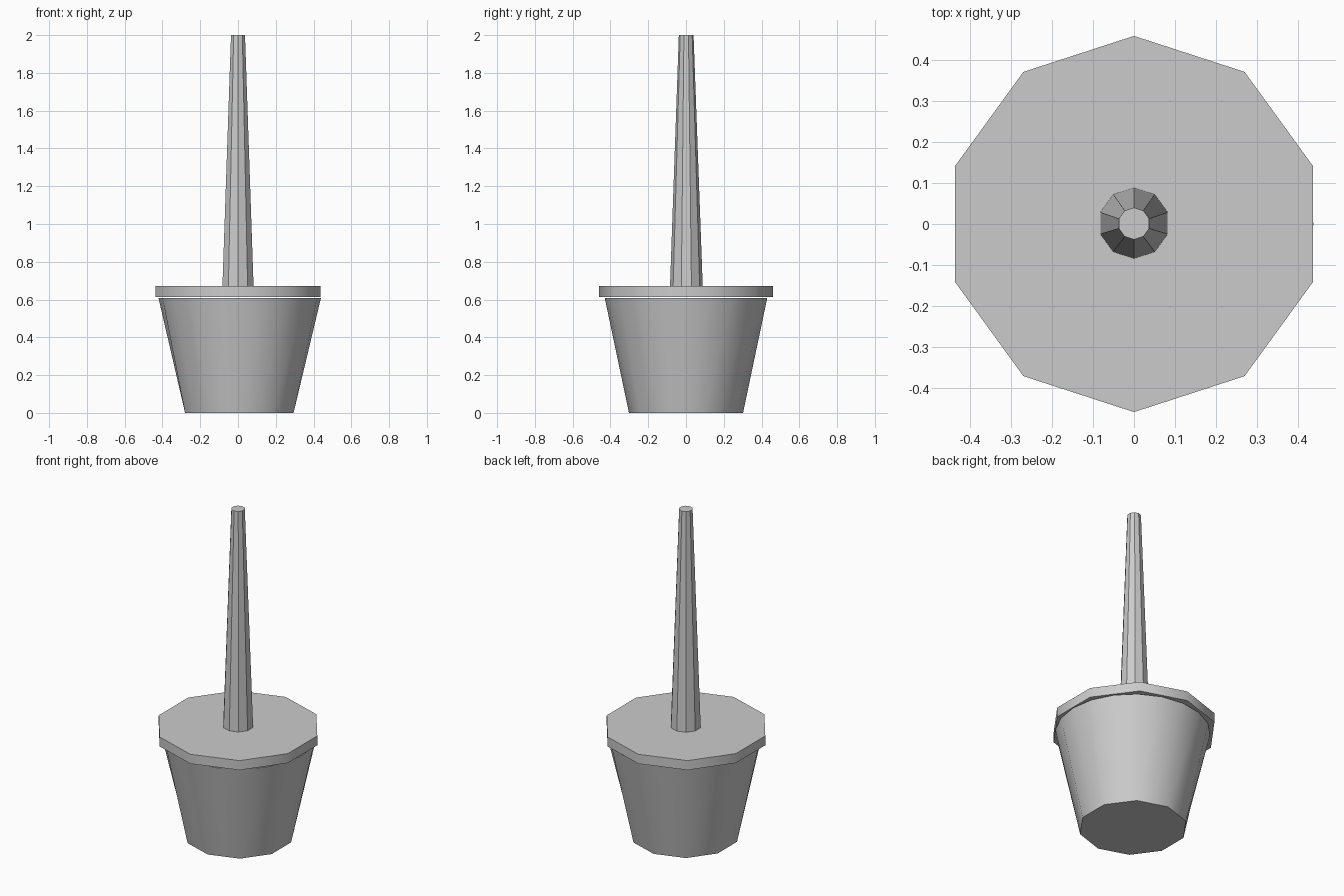
import bpy, bmesh
from math import sin, cos, pi, radians

if "Cube" in bpy.data.objects:
    bpy.data.objects.remove(bpy.data.objects["Cube"])


def ring(r, z, sides=10, cx=0.0, cy=0.0):
    """Regular polygon with a corner on the +y axis."""
    return [(cx + r * cos(pi / 2 + 2 * pi * i / sides),
             cy + r * sin(pi / 2 + 2 * pi * i / sides), z) for i in range(sides)]


def loft(name, lower, upper, smooth):
    """Closed solid between two rings with matching point counts."""
    bm = bmesh.new()
    a = [bm.verts.new(p) for p in lower]
    b = [bm.verts.new(p) for p in upper]
    n = len(a)
    for i in range(n):
        j = (i + 1) % n
        bm.faces.new((a[i], a[j], b[j], b[i]))
    bm.faces.new(a[::-1])
    bm.faces.new(b)
    mesh = bpy.data.meshes.new(name)
    bm.to_mesh(mesh)
    bm.free()
    obj = bpy.data.objects.new(name, mesh)
    bpy.context.collection.objects.link(obj)
    if smooth:
        bpy.ops.object.select_all(action='DESELECT')
        obj.select_set(True)
        bpy.context.view_layer.objects.active = obj
        bpy.ops.object.shade_smooth_by_angle(angle=radians(40))
    return obj


def with_midpoints(points):
    """Insert the midpoint of every polygon edge."""
    out = []
    for p, q in zip(points, points[1:] + points[:1]):
        out += [p, tuple((u + v) / 2 for u, v in zip(p, q))]
    return out


# Tapered pot: ten-sided foot widening to a rounder mouth
loft("pot", with_midpoints(ring(0.302, 0.0, cx=0.007)),
     ring(0.43, 0.608, sides=20, cx=0.009), True)

# Flat decagonal lid resting just above the mouth
loft("rim", ring(0.46, 0.614), ring(0.46, 0.672), True)

# Tapered faceted trunk
loft("trunk", ring(0.087, 0.66, cy=0.002), ring(0.039, 2.0, cy=0.001), False)
